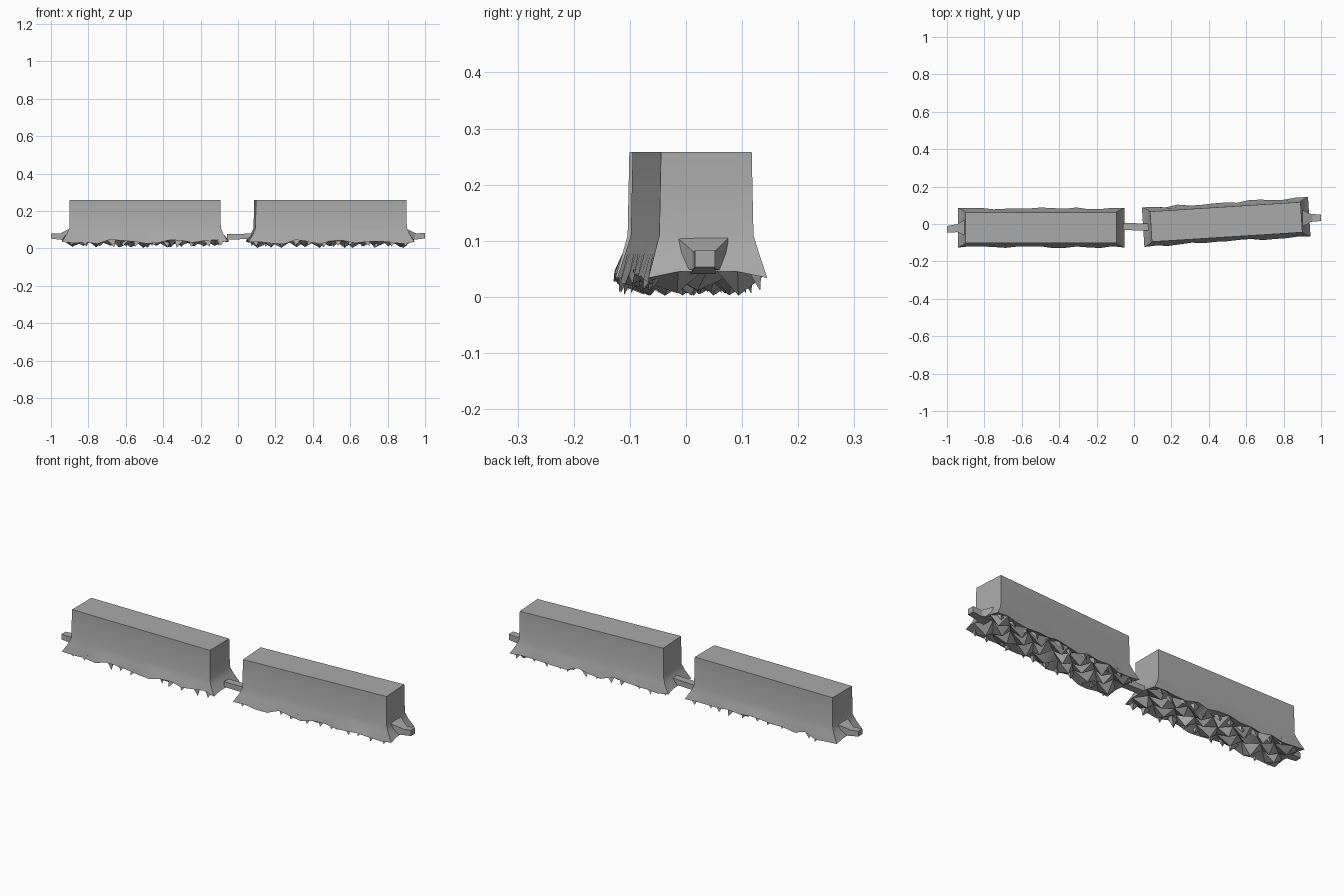
import bpy, bmesh, math, random
from mathutils import Vector, Matrix

cube = bpy.data.objects.get("Cube")
if cube:
    bpy.data.objects.remove(cube, do_unlink=True)

grey = bpy.data.materials.new("plain_grey")
grey.use_nodes = True
grey.diffuse_color = (0.4, 0.4, 0.4, 1)
grey.node_tree.nodes["Principled BSDF"].inputs["Base Color"].default_value = (0.4, 0.4, 0.4, 1)


def finish(bm, name, matrix=Matrix(), angle=32):
    bmesh.ops.recalc_face_normals(bm, faces=bm.faces)
    mesh = bpy.data.meshes.new(name)
    bm.to_mesh(mesh)
    bm.free()
    mesh.materials.append(grey)
    ob = bpy.data.objects.new(name, mesh)
    ob.matrix_world = matrix
    bpy.context.collection.objects.link(ob)
    bpy.ops.object.select_all(action='DESELECT')
    ob.select_set(True)
    bpy.context.view_layer.objects.active = ob
    bpy.ops.object.shade_smooth_by_angle(angle=math.radians(angle))


def border(nx, ny):
    """Grid indices running once around the edge of the plan."""
    return ([(i, 0) for i in range(nx)] + [(nx, j) for j in range(ny)] +
            [(i, ny) for i in range(nx, 0, -1)] + [(0, j) for j in range(ny, 0, -1)])


def wagon_body(name, matrix, seed):
    rng = random.Random(seed)
    nx, ny = 14, 4
    loop = border(nx, ny)
    bm = bmesh.new()

    def ring(hx, hy, z):
        return [bm.verts.new((hx * (2 * i / nx - 1), hy * (2 * j / ny - 1), z)) for i, j in loop]

    roof = ring(0.403, 0.081, 0.258)
    wall = ring(0.405, 0.084, 0.11)
    neck = ring(0.418, 0.093, 0.078)
    skirt = ring(0.445, 0.106, 0.04)
    # ragged skirt hem, dipping at the corners and raised in the middle of the ends
    for v, (i, j) in zip(skirt, loop):
        corner = i in (0, nx) and j in (0, ny)
        end = i in (0, nx) and not corner
        v.co.z = 0.034 if corner else 0.045 if end else 0.036 + rng.uniform(-0.014, 0.012)
        if not corner and not end:
            v.co.y += rng.uniform(-0.008, 0.004) * math.copysign(1, v.co.y)
    for upper, lower in ((roof, wall), (wall, neck), (neck, skirt)):
        for k in range(len(loop)):
            n = (k + 1) % len(loop)
            bm.faces.new((upper[k], upper[n], lower[n], lower[k]))
    bm.faces.new(roof)

    # crumpled underside, hanging lowest along the running gear
    grid = dict(zip(loop, skirt))
    for i in range(1, nx):
        for j in range(1, ny):
            low = (i + j) % 2 == 0
            z = rng.uniform(0.002, 0.014) if low else rng.uniform(0.035, 0.06)
            grid[i, j] = bm.verts.new((0.445 * (2 * i / nx - 1) + rng.uniform(-0.015, 0.015),
                                       0.1 * (2 * j / ny - 1) + rng.uniform(-0.01, 0.01), z))
    for i in range(nx):
        for j in range(ny):
            a, b, c, d = grid[i, j], grid[i + 1, j], grid[i + 1, j + 1], grid[i, j + 1]
            tris = ((a, b, c), (a, c, d)) if (i + j) % 2 else ((a, b, d), (b, c, d))
            for t in tris:
                bm.faces.new(t)
    finish(bm, name, matrix)


def spikes(name, matrix, seed):
    """Loose pointed shards standing in for axle boxes and springs."""
    rng = random.Random(seed)
    bm = bmesh.new()
    for side in (-1, 1):
        for k in range(12):
            x, y = -0.4 + 0.073 * k, side * rng.uniform(0.062, 0.088)
            base = [bm.verts.new((x + dx, y + dy, 0.05))
                    for dx, dy in ((-0.026, 0), (0.026, -0.012), (0.016, 0.014))]
            tip = bm.verts.new((x + rng.uniform(-0.02, 0.02), y + side * 0.012,
                                rng.uniform(0.004, 0.018)))
            bm.faces.new(base)
            for m in range(3):
                bm.faces.new((base[m], base[(m + 1) % 3], tip))
    finish(bm, name, matrix)


def bar(name, start, end, size_a, size_b):
    """Straight tapered bar between two points along x."""
    bm = bmesh.new()
    rings = []
    for p, (w, h) in ((start, size_a), (end, size_b)):
        rings.append([bm.verts.new(Vector(p) + Vector((0, a * w / 2, b * h / 2)))
                      for a, b in ((-1, -1), (1, -1), (1, 1), (-1, 1))])
    for k in range(4):
        n = (k + 1) % 4
        bm.faces.new((rings[0][k], rings[0][n], rings[1][n], rings[1][k]))
    for r in rings:
        bm.faces.new(r)
    finish(bm, name)


# the two wagons, the second one turned slightly
rear = Matrix.Translation((-0.497, -0.02, 0))
lead = Matrix.Translation((0.493, 0.011, 0)) @ Matrix.Rotation(math.radians(3.6), 4, 'Z')
for label, place, seed in (("rear", rear, 4), ("lead", lead, 9)):
    wagon_body(label + "_wagon_body", place, seed)
    spikes(label + "_running_gear", place, seed + 1)

# couplers
bar("rear_coupler", (-1, -0.028, 0.066), (-0.9, -0.018, 0.058), (0.034, 0.028), (0.05, 0.035))
bar("rear_drawgear", (-0.965, -0.024, 0.062), (-0.9, -0.018, 0.075), (0.02, 0.02), (0.09, 0.06))
bar("middle_coupler", (-0.06, -0.013, 0.062), (0.09, -0.017, 0.064), (0.038, 0.028), (0.038, 0.03))
bar("lead_coupler", (1, 0.034, 0.068), (0.9, 0.03, 0.058), (0.036, 0.03), (0.045, 0.034))
bar("lead_drawgear", (0.968, 0.033, 0.062), (0.9, 0.03, 0.075), (0.02, 0.02), (0.09, 0.06))
